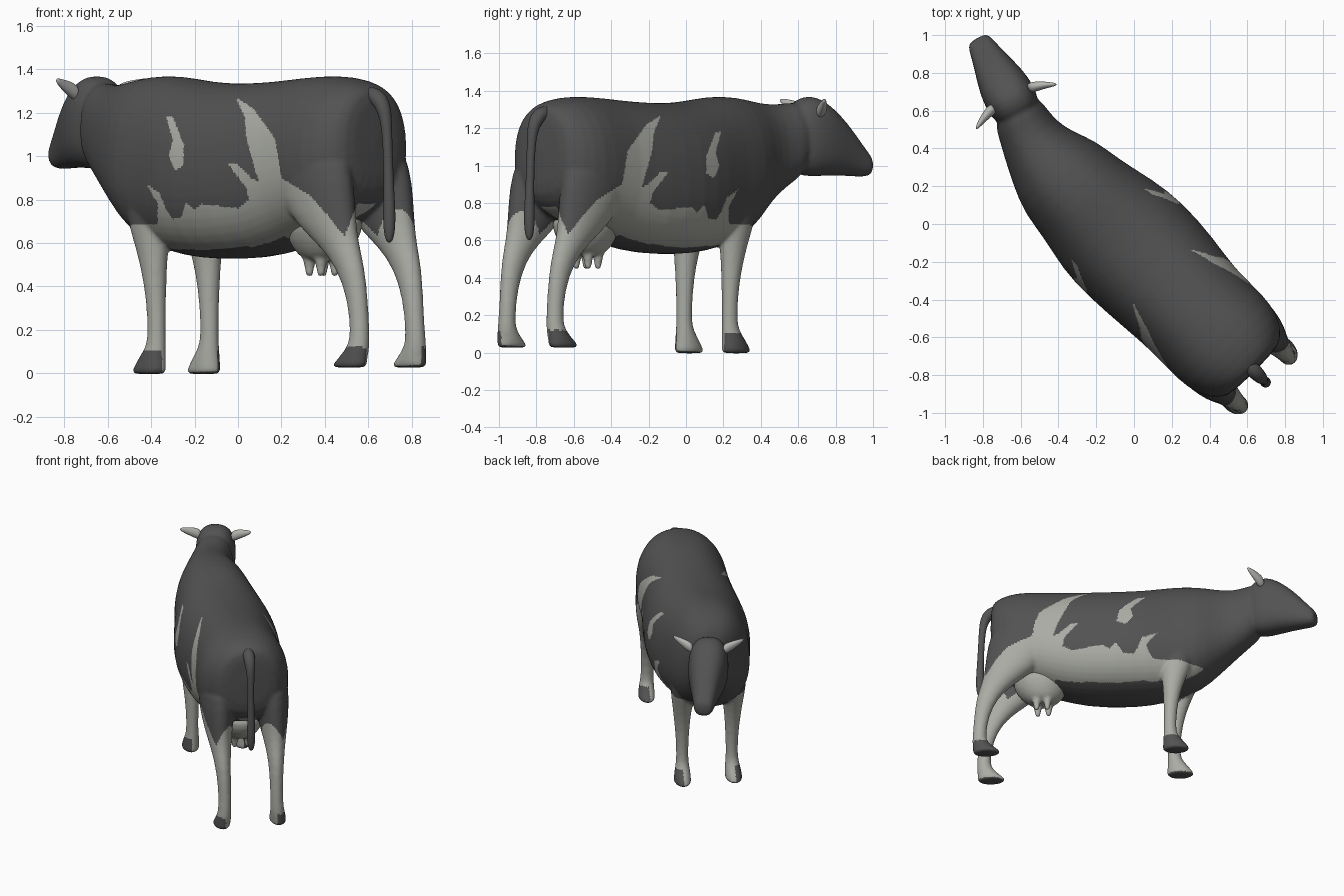
import bpy, bmesh, math
from mathutils import Vector

if "Cube" in bpy.data.objects:
    bpy.data.objects.remove(bpy.data.objects["Cube"])

S = math.sqrt(0.5)
AXIS = -0.10          # sideways offset of the animal's mid-line


def world(u, v, z):
    """u = forward, v = to the right; the animal stands diagonally."""
    return Vector(((v - u) * S, (u + v) * S, z))


def local(p):
    return (p.y - p.x) * S, (p.x + p.y) * S


def material(name, col):
    m = bpy.data.materials.new(name)
    m.diffuse_color = (*col, 1)
    m.use_nodes = True
    m.node_tree.nodes["Principled BSDF"].inputs["Base Color"].default_value = m.diffuse_color
    return m


dark = material("dark_hide", (0.085, 0.085, 0.085))
pale = material("pale_hide", (0.40, 0.41, 0.37))
horn_mat = material("horn", (0.46, 0.46, 0.44))


def loft(bm, rings, n=24, power=2.0, pear=0.0):
    """Skin over rings given as (centre, half axis a, half axis b); pear widens the lower half."""
    def pw(c):
        return math.copysign(abs(c) ** (2 / power), c)
    loops = []
    for c, a, b in rings:
        loop = []
        for i in range(n):
            t = 2 * math.pi * i / n
            loop.append(bm.verts.new(c + a * pw(math.cos(t)) * (1 - pear * math.sin(t)) + b * pw(math.sin(t))))
        loops.append(loop)
    for r, s in zip(loops, loops[1:]):
        for i in range(n):
            j = (i + 1) % n
            bm.faces.new((r[i], r[j], s[j], s[i]))
    bm.faces.new(loops[0])
    bm.faces.new(loops[-1])


def upright(u, v, top, bot, hw, deg=0):
    """Vertical cross-section, turned to the right by deg."""
    a = math.radians(deg)
    side = world(-math.sin(a), math.cos(a), 0) * hw
    return world(u, v, (top + bot) / 2), side, Vector((0, 0, (top - bot) / 2))


def level(u, v, z, ru, rv):
    """Horizontal cross-section."""
    return world(u, v, z), world(ru, 0, 0), world(0, rv, 0)


def finish(bm, name, mats, subdiv=1, voxel=0):
    bmesh.ops.recalc_face_normals(bm, faces=bm.faces)
    me = bpy.data.meshes.new(name)
    bm.to_mesh(me)
    bm.free()
    ob = bpy.data.objects.new(name, me)
    bpy.context.collection.objects.link(ob)
    ob.modifiers.new("subdivide", 'SUBSURF').levels = subdiv
    if voxel:
        r = ob.modifiers.new("fuse", 'REMESH')
        r.mode = 'VOXEL'
        r.voxel_size = voxel
        s = ob.modifiers.new("soften", 'SMOOTH')
        s.factor = 0.5
        s.iterations = 8
    bpy.context.view_layer.update()
    new = bpy.data.meshes.new_from_object(ob.evaluated_get(bpy.context.evaluated_depsgraph_get()))
    ob.modifiers.clear()
    ob.data = new
    new.name = name
    new.materials.clear()
    for m in mats:
        new.materials.append(m)
    for p in new.polygons:
        p.use_smooth = True
        p.material_index = 0
    return ob


# Torso and neck: forward, side, top, bottom, half width, turn
TORSO = [(-1.005, -.10, 1.28, .88, .16, 0), (-.975, -.10, 1.325, .80, .235, 0), (-.88, -.10, 1.36, .72, .298, 0),
         (-.75, -.10, 1.375, .67, .322, 0), (-.55, -.10, 1.365, .60, .31, 0), (-.35, -.09, 1.345, .535, .337, 0),
         (-.10, -.09, 1.335, .52, .355, 0), (.10, -.10, 1.345, .525, .338, 0), (.28, -.10, 1.375, .55, .29, 0),
         (.45, -.10, 1.37, .61, .272, 0), (.58, -.095, 1.345, .725, .215, 3), (.70, -.075, 1.325, .83, .17, 7),
         (.82, -.03, 1.335, .915, .145, 12), (.88, -.01, 1.35, .95, .13, 16)]
# Head: distance from poll, top, bottom, half width
HEAD = [(-.06, 1.32, .99, .10), (0, 1.36, .945, .132), (.07, 1.38, .94, .140), (.16, 1.335, .945, .132),
        (.27, 1.235, .945, .100), (.35, 1.135, .94, .078), (.405, 1.07, .94, .067), (.432, 1.04, .955, .050)]
# Legs: forward, sideways, height, half length, half width
HIND = [(-.72, .17, 1.1, .22, .115), (-.76, .19, .95, .25, .122), (-.81, .19, .80, .22, .116),
        (-.87, .19, .68, .17, .095), (-.955, .188, .58, .108, .07), (-1.02, .185, .48, .075, .054),
        (-1.06, .18, .34, .051, .045), (-1.075, .18, .18, .046, .044), (-1.07, .185, .125, .054, .05),
        (-1.045, .19, .08, .074, .056), (-1.02, .195, .038, .10, .058), (-1.018, .195, .025, .10, .058)]
FORE = [(.33, .15, 1.0, .14, .10), (.32, .165, .85, .15, .10), (.30, .172, .70, .12, .09), (.285, .175, .58, .083, .07),
        (.27, .175, .46, .06, .056), (.26, .172, .32, .046, .045), (.257, .172, .18, .043, .041),
        (.262, .172, .12, .050, .046), (.283, .175, .07, .073, .056), (.302, .178, .01, .097, .06),
        (.303, .178, -.005, .097, .06)]

bm = bmesh.new()
loft(bm, [upright(*r) for r in TORSO], power=2.3, pear=0.07)
ca, sa = math.cos(math.radians(16)), math.sin(math.radians(16))
loft(bm, [upright(.87 + ca * d, -.01 + sa * d, t, b, w, 16) for d, t, b, w in HEAD], power=2.5)
for side in (-1, 1):
    for leg in (HIND, FORE):
        loft(bm, [level(u, AXIS + side * w, z, a, b) for u, w, z, a, b in leg], n=16)
body = finish(bm, "body", [dark, pale], voxel=0.010)

# Pale markings as seen from the side, the same on both flanks
MARKS = [[(-.6, .67), (-.37, .69), (-.37, .78), (-.42, .87), (-.36, .83), (-.33, .75), (-.30, .71), (-.26, .72),
          (-.24, .79), (-.20, .75), (-.17, .78), (0, .76), (.05, .80), (.04, .85), (-.05, .97), (0, .96), (.06, .90),
          (.10, .88), (.08, .93), (.04, 1.08), (.03, 1.18), (-.01, 1.27), (.07, 1.22), (.17, 1.08), (.20, .90),
          (.33, .82), (.42, .72), (.49, .63), (.55, .78), (.9, .78), (.9, -.1), (-.6, -.1)],
         [(-.33, 1.18), (-.30, 1.18), (-.25, 1.05), (-.25, .96), (-.29, .93), (-.32, 1.0), (-.30, 1.07)]]


def inside(x, z, poly):
    hit = False
    for (x1, z1), (x2, z2) in zip(poly, poly[1:] + poly[:1]):
        if (z1 > z) != (z2 > z) and x < x1 + (z - z1) * (x2 - x1) / (z2 - z1):
            hit = not hit
    return hit


for p in body.data.polygons:
    u, v = local(p.center)
    z, w = p.center.z, abs(v - AXIS)
    light = any(inside((AXIS - w - u) * S, z, m) for m in MARKS)
    if u > -.55 and z > .5 and (w < .11 or (p.normal.z < -.88 and w < .18)):
        light = False                                  # brisket and under-belly
    if z < (.12 if u < 0 else .105) and (w > .18 or p.normal.z < -.6):
        light = False                                  # hooves
    p.material_index = int(light)

# Udder with four teats
bm = bmesh.new()
loft(bm, [level(u, AXIS, z, a, b) for u, z, a, b in
          [(-.66, .76, .16, .15), (-.66, .69, .205, .175), (-.655, .61, .18, .15), (-.65, .55, .13, .11),
           (-.645, .515, .075, .07)]], n=16)
for u in (-.61, -.685):
    for side in (-1, 1):
        loft(bm, [level(u, AXIS + side * .045, z, r, r) for z, r in
                  [(.58, .045), (.53, .034), (.48, .022), (.455, .019), (.445, .012)]], n=10)
finish(bm, "udder", [pale], voxel=0.009)

# Tail, with rings square to its path
PATH = [(-.88, 1.28, .03), (-.96, 1.285, .04), (-1.015, 1.27, .042), (-1.05, 1.22, .036), (-1.068, 1.15, .025),
        (-1.078, .98, .022), (-1.083, .82, .026), (-1.085, .72, .031), (-1.085, .64, .026), (-1.085, .60, .012)]
bm = bmesh.new()
rings = []
for i, (u, z, r) in enumerate(PATH):
    a, b = PATH[max(i - 1, 0)], PATH[min(i + 1, len(PATH) - 1)]
    t = Vector((b[0] - a[0], b[1] - a[1])).normalized()
    rings.append((world(u, AXIS, z), world(-t.y, 0, t.x) * r, world(0, 1, 0) * r))
loft(bm, rings, n=12)
finish(bm, "tail", [dark], subdiv=2)

# Horns, swept back from the turned head: along head, sideways, height, radius
HORN = [(.045, .10, 1.285, .034), (.043, .13, 1.30, .040), (.032, .165, 1.315, .034), (.015, .205, 1.332, .024),
        (-.005, .245, 1.35, .010)]
for side, name in ((-1, "left_horn"), (1, "right_horn")):
    bm = bmesh.new()
    loft(bm, [(world(.885 + ca * d - sa * t * side, sa * d + ca * t * side, z),
               world(ca, sa, 0) * r * .75, Vector((0, 0, r))) for d, t, z, r in HORN], n=12)
    finish(bm, name, [horn_mat], subdiv=2)
